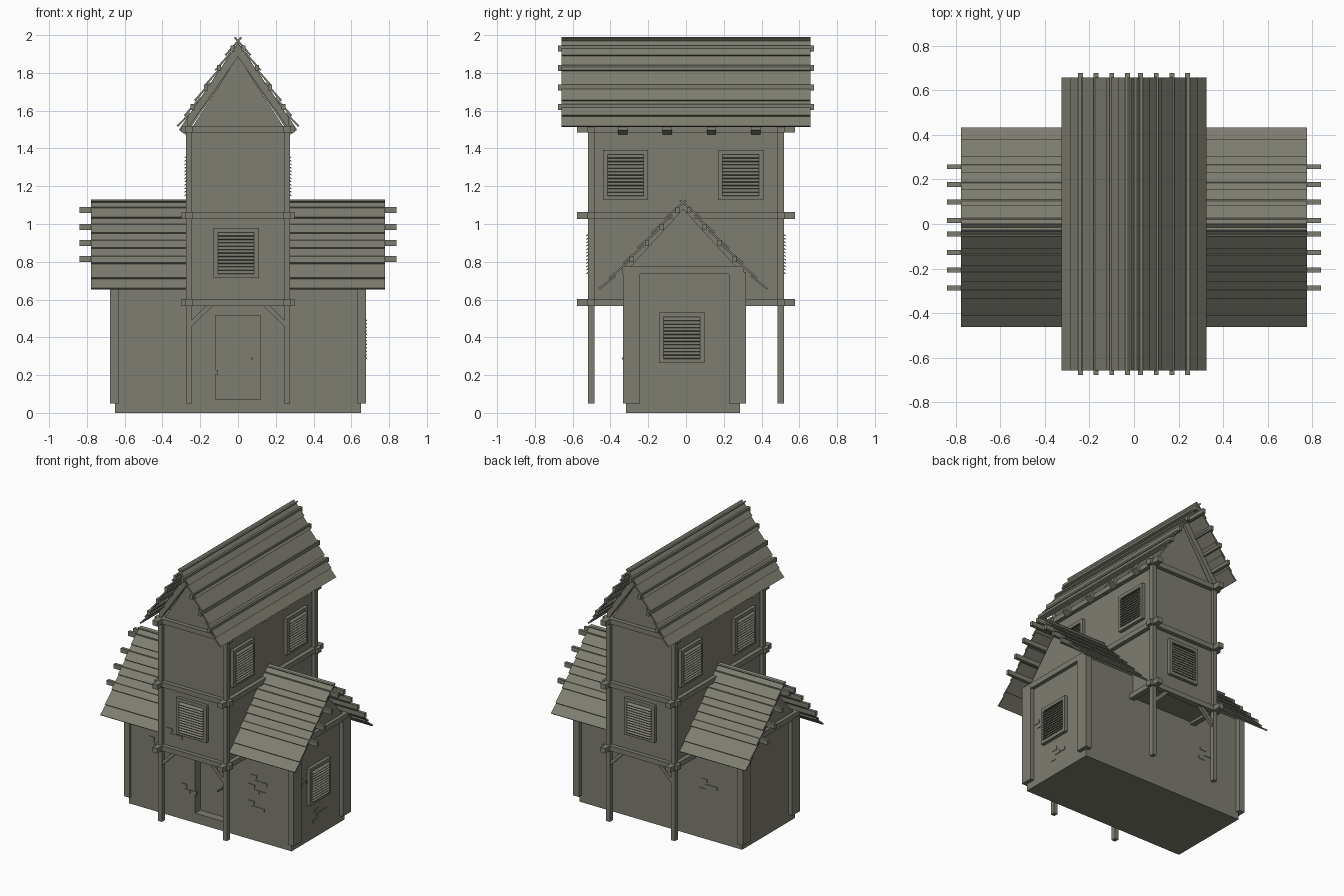
import bpy, bmesh, math
from mathutils import Matrix, Vector

if "Cube" in bpy.data.objects:
    bpy.data.objects.remove(bpy.data.objects["Cube"])

mat = bpy.data.materials.new("weathered grey")
mat.diffuse_color = (0.21, 0.205, 0.165, 1)
mat.use_nodes = True
mat.node_tree.nodes["Principled BSDF"].inputs["Base Color"].default_value = mat.diffuse_color


def finish(name, bm, mtx=None):
    if mtx:
        bm.transform(mtx)
    bmesh.ops.recalc_face_normals(bm, faces=bm.faces)
    me = bpy.data.meshes.new(name)
    bm.to_mesh(me)
    bm.free()
    me.materials.append(mat)
    ob = bpy.data.objects.new(name, me)
    bpy.context.collection.objects.link(ob)
    return ob


def add_box(bm, x0, x1, y0, y1, z0, z1):
    m = Matrix.Translation(((x0 + x1) / 2, (y0 + y1) / 2, (z0 + z1) / 2)) \
        @ Matrix.Diagonal((x1 - x0, y1 - y0, z1 - z0, 1))
    bmesh.ops.create_cube(bm, size=1, matrix=m)


def boxes(name, items, mtx=None):
    bm = bmesh.new()
    for b in items:
        add_box(bm, *b)
    return finish(name, bm, mtx)


def add_prism(bm, profile, a, b):
    """Extrude an (x, z) profile along y from a to b."""
    f = bm.faces.new([bm.verts.new((x, a, z)) for x, z in profile])
    ext = bmesh.ops.extrude_face_region(bm, geom=[f])["geom"]
    bmesh.ops.translate(bm, vec=(0, b - a, 0),
                        verts=[v for v in ext if isinstance(v, bmesh.types.BMVert)])


def prisms(name, items, mtx=None):
    bm = bmesh.new()
    for p in items:
        add_prism(bm, *p)
    return finish(name, bm, mtx)


# turns a part built along y so that it runs along x (local x -> y)
WING = Matrix.Translation((0, -0.015, 0)) @ Matrix.Rotation(math.pi / 2, 4, 'Z')

# ---- walls
wing = prisms("wing_walls", [([(-0.302, 0), (0.302, 0), (0.302, 0.75), (0, 1.08), (-0.302, 0.75)],
                              -0.65, 0.65)], WING)
prisms("tower_walls", [([(-0.25, 0.585), (0.25, 0.585), (0.25, 1.5), (0, 1.89), (-0.25, 1.5)],
                        -0.495, 0.495)])

# ---- recessed door with handle
cutter = boxes("door_cutter", [(-0.12, 0.12, -0.4, -0.258, 0.07, 0.515)])
cutter.hide_render = True
cutter.hide_viewport = True
cut = wing.modifiers.new("door_recess", 'BOOLEAN')
cut.object = cutter
cut.solver = 'EXACT'
boxes("door_handle", [(0.068, 0.078, -0.338, -0.25, 0.283, 0.293)])

# ---- posts
S = (-1, 1)
boxes("tower_posts", [(sx * 0.26 - 0.015, sx * 0.26 + 0.015, sy * 0.502 - 0.017, sy * 0.502 + 0.017, 0.05, 1.5)
                      for sx in S for sy in S])
boxes("wing_posts", [(sx * 0.655 - 0.023, sx * 0.655 + 0.023, sy * 0.281 - 0.0525, sy * 0.281 + 0.0375, 0.05, 0.745)
                     for sx in S for sy in S])
boxes("wing_end_beams", [(sx * 0.655 - 0.02, sx * 0.655 + 0.02, -0.335, 0.305, 0.735, 0.775) for sx in S])

# ---- horizontal frame beams around the tower
beams = []
for z in (0.585, 1.045, 1.502):
    for s in S:
        beams.append((s * 0.26 - 0.02, s * 0.26 + 0.02, -0.577, 0.577, z - 0.018, z + 0.018))
        beams.append((-0.3, 0.3, s * 0.505 - 0.02, s * 0.505 + 0.02, z - 0.018, z + 0.018))
boxes("tower_beams", beams)

# ---- diagonal braces under the overhang
prisms("overhang_braces", [([(s * 0.247, 0.455), (s * 0.247, 0.49), (s * 0.168, 0.57), (s * 0.13, 0.57)],
                            sy * 0.502 - 0.012, sy * 0.502 + 0.012) for s in S for sy in S])


# ---- louvred windows: frame of four bars, backing and tilted slats
def window(name, u, z, wall, angle):
    """u = sideways offset in the turned frame, wall = distance of the wall."""
    bm = bmesh.new()
    w, h, b = 0.12, 0.133, 0.024
    for s in S:
        add_box(bm, s * (w - b / 2) - b / 2, s * (w - b / 2) + b / 2, -0.024, 0.01, -h, h)
        add_box(bm, -w + b, w - b, -0.024, 0.01, s * (h - b / 2) - b / 2, s * (h - b / 2) + b / 2)
    n = 12
    step = 2 * (h - b) / n
    for i in range(n):
        c = Matrix.Translation((0, -0.018, -h + b + step * (i + 0.5))) @ Matrix.Rotation(math.radians(35), 4, 'X') \
            @ Matrix.Diagonal((2 * (w - b), 0.036, 0.005, 1))
        bmesh.ops.create_cube(bm, size=1, matrix=c)
    finish(name, bm, Matrix.Rotation(angle, 4, 'Z') @ Matrix.Translation((u, -wall, z)))


H = math.pi / 2
window("front_window", -0.01, 0.847, 0.495, 0)
window("back_window", -0.01, 0.847, 0.495, 2 * H)
for side, ang in (("right", H), ("left", -H)):
    for k, u in (("a", -0.32), ("b", 0.29)):
        window(f"{side}_upper_window_{k}", u, 1.26, 0.25, ang)
window("wing_window", -0.022, 0.398, 0.65, H)


# ---- roofs: overlapping boards, purlins and rafters
def roof(name, half, zr, ze, length, purlins, pz, pend, rafters, rows, mtx):
    run = math.hypot(half, zr - ze)
    d = Vector((half, ze - zr)) / run
    n = Vector((-d.y, d.x))

    def strip(s, t0, o0, t1, o1, th):
        pts = []
        for t, o in ((t0, o0), (t1, o1), (t1, o1 - th), (t0, o0 - th)):
            p = d * t + n * o
            pts.append((s * p.x, zr + p.y))
        return pts

    boards, rafts, purl = [], [], []
    for s in S:
        for i in range(rows):
            t0, t1 = run * i / rows, min(run, run * (i + 1.3) / rows)
            boards.append((strip(s, t0, -0.016, t1, 0, 0.01), -length, length))
        for y in rafters:
            rafts.append((strip(s, 0.04, -0.022, run * 1.02, -0.022, 0.045), y - 0.025, y + 0.025))
        for x in purlins:
            z = zr - x * (zr - ze) / half - pz
            purl.append((s * x - 0.011, s * x + 0.011, -pend, pend, z - 0.016, z + 0.016))
    prisms(name + "_boards", boards, mtx)
    boxes(name + "_purlins", purl, mtx)
    if rafts:
        prisms(name + "_rafters", rafts, mtx)


roof("tower_roof", 0.325, 2.0, 1.52, 0.658, (0.03, 0.1, 0.17, 0.24), 0.026, 0.678,
     (-0.335, -0.1, 0.135, 0.37), 6, Matrix.Identity(4))
roof("wing_roof", 0.448, 1.14, 0.66, 0.777, (0.03, 0.113, 0.192, 0.272), 0.034, 0.84, (), 6, WING)

# ---- gable trim closing the gap between wall and roof
prisms("tower_gable_trim", [([(s * 0.27, 1.5), (s * 0.27, 1.56), (0, 1.96), (0, 1.885)],
                             sy * 0.495 - 0.02, sy * 0.495 + 0.02) for s in S for sy in S])


# ---- exposed stone patches, slightly raised from the plaster
def patch(name, u, z, rows, wall, angle):
    items = []
    for i in range(rows):
        o = (0.0, 0.03, -0.015, 0.02)[i % 4]
        for k in range(2 if i % 2 else 1):
            x = u + o + k * 0.05
            items.append((x - 0.035, x + 0.013, -wall - 0.004, -wall + 0.01,
                          z - i * 0.035 - 0.012, z - i * 0.035 + 0.012))
    boxes(name, items, Matrix.Rotation(angle, 4, 'Z'))


patch("front_stones_a", -0.46, 0.52, 2, 0.317, 0)
patch("front_stones_b", -0.2, 0.25, 2, 0.317, 0)
patch("front_stones_c", 0.36, 0.46, 4, 0.317, 0)
patch("front_stones_d", 0.34, 0.27, 2, 0.317, 0)
patch("tower_stones", -0.19, 0.72, 2, 0.495, 0)
patch("right_stones_a", -0.2, 0.47, 2, 0.65, H)
patch("right_stones_b", -0.02, 0.19, 3, 0.65, H)
patch("back_stones", 0.36, 0.42, 3, 0.287, 2 * H)
